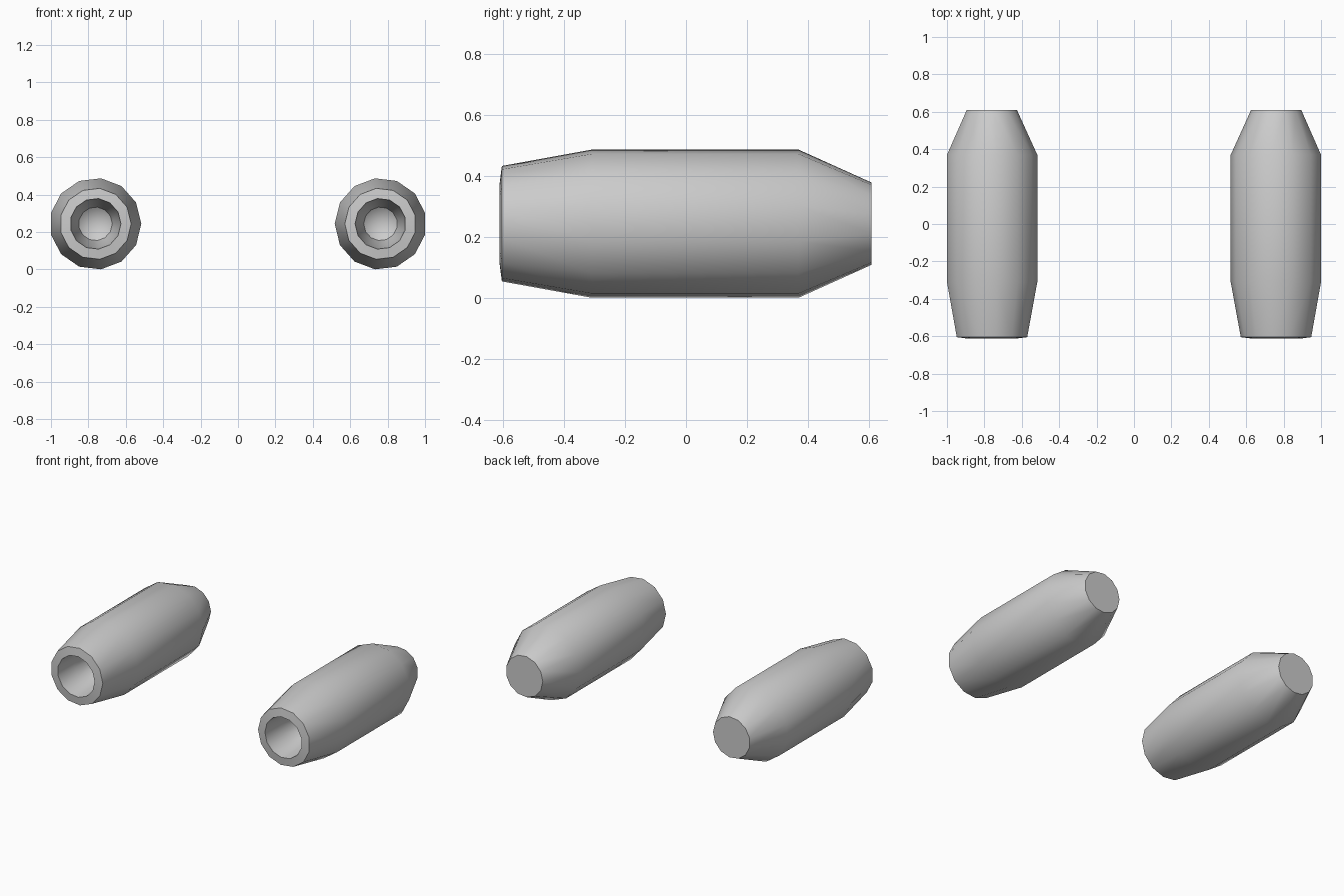
import bpy, bmesh, math

if "Cube" in bpy.data.objects:
    bpy.data.objects.remove(bpy.data.objects["Cube"])

SIDES = 13
CX, CZ = 0.762, 0.244

# (y, radius) from bottom of the front bore, over the lip, along the body to the back cap
PROFILE = [(-0.33, 0.09), (-0.46, 0.122), (-0.612, 0.136), (-0.605, 0.191),
           (-0.31, 0.245), (0.37, 0.245), (0.61, 0.136)]
BORE_END = -0.26


def pod(name, side):
    bm = bmesh.new()
    rings = []
    for y, r in PROFILE:
        ring = []
        for i in range(SIDES):
            # one corner points inwards, a flat points outwards
            a = 2 * math.pi * i / SIDES
            ring.append(bm.verts.new((side * (CX - r * math.cos(a)), y, CZ + r * math.sin(a))))
        rings.append(ring)
    for a, b in zip(rings, rings[1:]):
        for i in range(SIDES):
            j = (i + 1) % SIDES
            bm.faces.new((a[i], a[j], b[j], b[i]))
    # closed bore and flat back cap
    tip = bm.verts.new((side * CX, BORE_END, CZ))
    for i in range(SIDES):
        bm.faces.new((rings[0][(i + 1) % SIDES], rings[0][i], tip))
    bm.faces.new(rings[-1])
    bmesh.ops.recalc_face_normals(bm, faces=bm.faces)
    mesh = bpy.data.meshes.new(name)
    bm.to_mesh(mesh)
    bm.free()
    obj = bpy.data.objects.new(name, mesh)
    bpy.context.collection.objects.link(obj)
    bpy.ops.object.select_all(action='DESELECT')
    obj.select_set(True)
    bpy.context.view_layer.objects.active = obj
    bpy.ops.object.shade_smooth_by_angle(angle=math.radians(36))


# mirrored pair of engine pods
pod("engine_pod_left", -1)
pod("engine_pod_right", 1)
